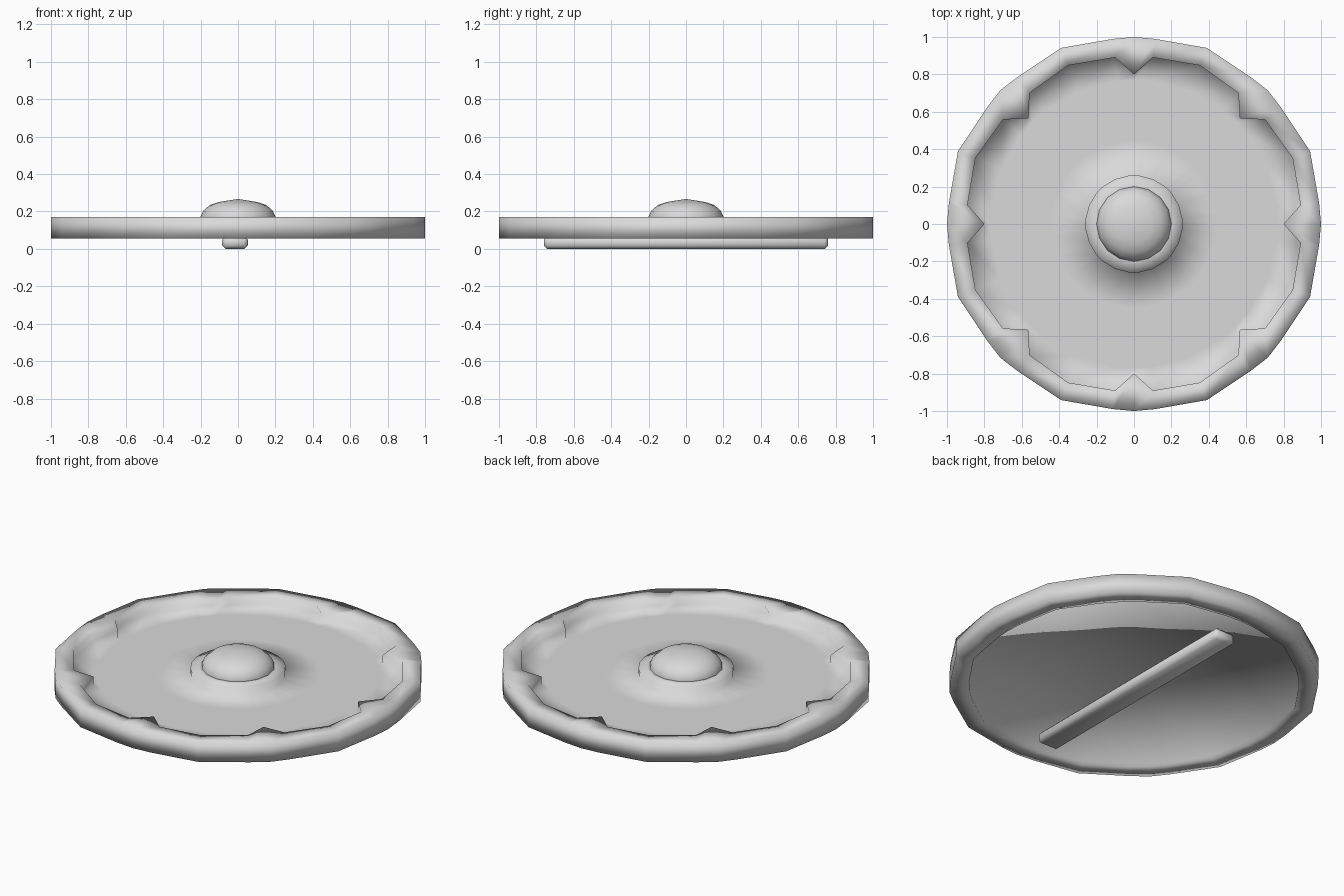
import bpy, bmesh
from math import sin, cos, radians

old = bpy.data.objects.get("Cube")
if old:
    bpy.data.objects.remove(old, do_unlink=True)

metal = bpy.data.materials.new("grey_metal")
metal.use_nodes = True
grey = (0.7, 0.7, 0.7, 1)
metal.diffuse_color = grey
metal.node_tree.nodes["Principled BSDF"].inputs["Base Color"].default_value = grey


def finish(bm, name):
    bmesh.ops.recalc_face_normals(bm, faces=bm.faces[:])
    for f in bm.faces:
        f.smooth = True
    mesh = bpy.data.meshes.new(name)
    bm.to_mesh(mesh)
    bm.free()
    mesh.materials.append(metal)
    obj = bpy.data.objects.new(name, mesh)
    bpy.context.collection.objects.link(obj)
    return obj


def loft(bm, rings, angles):
    """Skin a stack of rings; each is (radius pattern, height)."""
    n = len(angles)
    rows = []
    for radii, z in rings:
        rows.append([bm.verts.new((radii[i % len(radii)] * cos(a),
                                   radii[i % len(radii)] * sin(a), z))
                     for i, a in enumerate(angles)])
    for lower, upper in zip(rows, rows[1:]):
        for i in range(n):
            j = (i + 1) % n
            bm.faces.new((lower[i], lower[j], upper[j], upper[i]))
    return rows


def fan(bm, ring, z):
    """Close a ring with triangles meeting on the axis."""
    tip = bm.verts.new((0, 0, z))
    for i, v in enumerate(ring):
        bm.faces.new((v, ring[(i + 1) % len(ring)], tip))


# Eight repeats of notch, shoulder, middle, shoulder around the circle
angles = [radians(45 * k + d) for k in range(8) for d in (0, 6.5, 22.5, 38.5)]
outer = (1.0, 0.996, 1.019, 1.003, 1.011, 1.003, 1.019, 0.996)
lip = (0.80, 0.896, 0.918, 0.896)
under = (0.90, 0.90, 0.918, 0.90)

# Shield body: dished back, notched rim, flat face and raised collar
bm = bmesh.new()
rows = loft(bm, [
    (under, 0.075), (under, 0.056),
    (outer, 0.056), (outer, 0.17),
    (lip, 0.17), (lip, 0.12),
    ((0.77,), 0.12), ((0.45,), 0.12),
    ((0.26,), 0.12), ((0.26,), 0.165), ((0.19,), 0.167),
], angles)
fan(bm, rows[0], 0.117)
bm.faces.new(rows[-1])
finish(bm, "shield_body")

# Domed boss in the middle of the face
bm = bmesh.new()
rows = loft(bm, [((r,), z) for r, z in (
    (0.2, 0.15), (0.2, 0.175), (0.185, 0.205), (0.15, 0.235), (0.1, 0.251))],
    [radians(22.5 * i) for i in range(16)])
fan(bm, rows[-1], 0.267)
bm.faces.new(rows[0])
finish(bm, "boss")

# Bevelled grip bar across the back
bm = bmesh.new()
bmesh.ops.create_cube(bm, size=1)
for v in bm.verts:
    v.co.x = v.co.x * 0.138 - 0.016
    v.co.y *= 1.52
    v.co.z = (v.co.z + 0.5) * 0.068
bmesh.ops.bevel(bm, geom=bm.edges[:], offset=0.018, segments=1, affect='EDGES')
finish(bm, "grip_bar")
